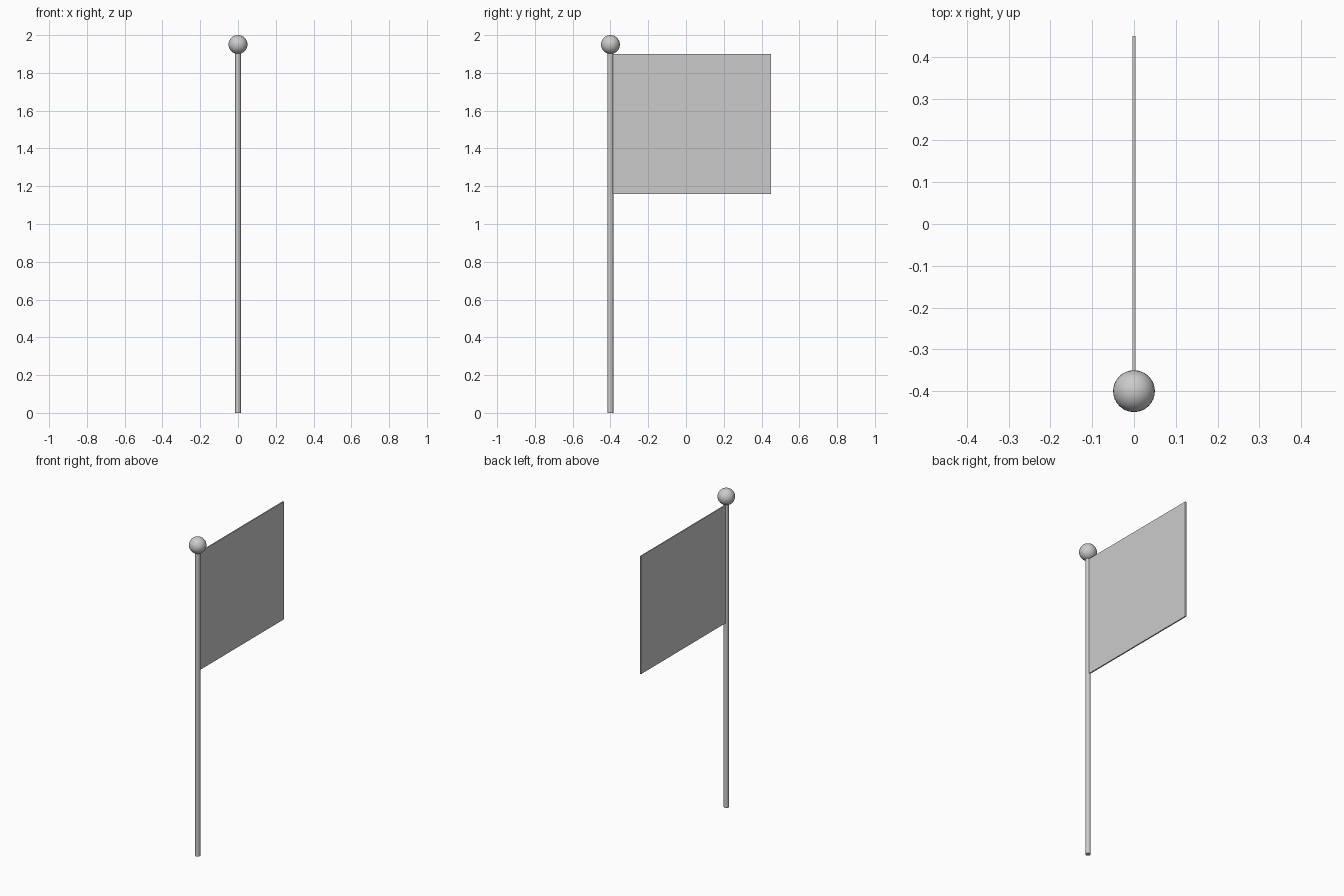
import bpy

if "Cube" in bpy.data.objects:
    bpy.data.objects.remove(bpy.data.objects["Cube"])

POLE_Y = -0.40

# Pole: slim round shaft standing on the ground
pole_top = 1.91
bpy.ops.mesh.primitive_cylinder_add(vertices=24, radius=0.015, depth=pole_top,
                                    location=(0, POLE_Y, pole_top / 2))
pole = bpy.context.object
pole.name = "pole"
bpy.ops.object.shade_smooth_by_angle()

# Finial: ball on top of the pole
bpy.ops.mesh.primitive_uv_sphere_add(segments=32, ring_count=16, radius=0.05,
                                     location=(0, POLE_Y, 1.95))
finial = bpy.context.object
finial.name = "finial_ball"
bpy.ops.object.shade_smooth_by_angle()

# Flag: thin flat panel running back from the pole
y0, y1, z0, z1 = POLE_Y, 0.45, 1.16, 1.90
bpy.ops.mesh.primitive_cube_add(size=1, location=(0, (y0 + y1) / 2, (z0 + z1) / 2))
flag = bpy.context.object
flag.name = "flag"
flag.scale = (0.008, y1 - y0, z1 - z0)
bpy.ops.object.transform_apply(location=False, rotation=False, scale=True)
